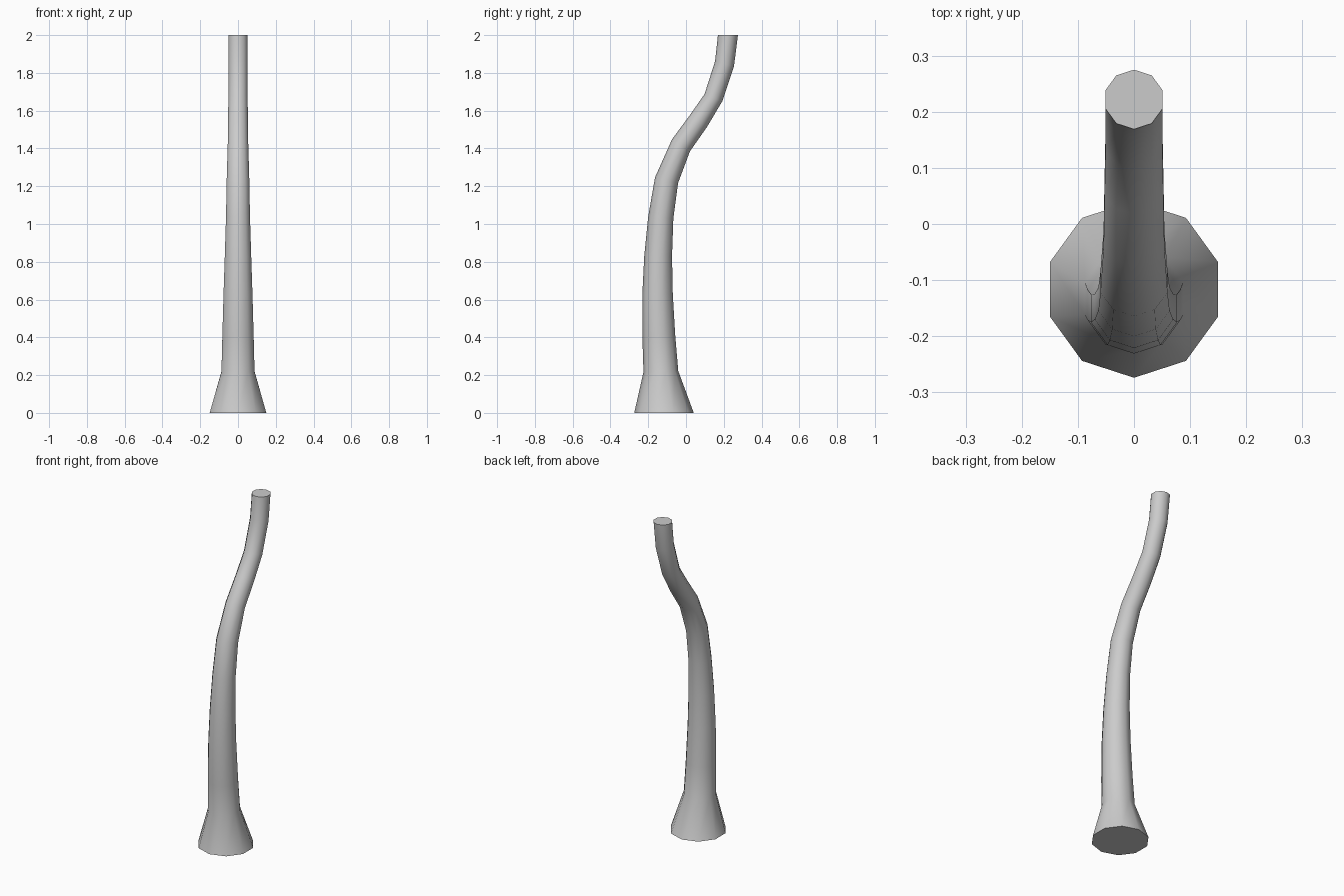
import bpy, bmesh, math
from mathutils import Vector

if "Cube" in bpy.data.objects:
    bpy.data.objects.remove(bpy.data.objects["Cube"])

SIDES = 10

# Side profile of the bent post: (front y, front z, back y, back z) per ring
rings = [
    (-0.274, 0.00, 0.041, 0.00),
    (-0.225, 0.217, -0.041, 0.222),
    (-0.231, 0.40, -0.057, 0.41),
    (-0.231, 0.63, -0.070, 0.63),
    (-0.221, 0.83, -0.074, 0.83),
    (-0.200, 1.04, -0.067, 1.03),
    (-0.164, 1.247, -0.042, 1.217),
    (-0.074, 1.448, 0.021, 1.385),
    (0.018, 1.573, 0.112, 1.515),
    (0.098, 1.687, 0.192, 1.650),
    (0.154, 1.862, 0.254, 1.835),
    (0.169, 2.00, 0.275, 2.00),
]

bm = bmesh.new()
loops = []
for y0, z0, y1, z1 in rings:
    front, back = Vector((0, y0, z0)), Vector((0, y1, z1))
    centre, half = (front + back) / 2, (back - front) / 2
    radius = max(half.length, 0.0535)
    loop = []
    for i in range(SIDES):
        a = math.pi / 2 + 2 * math.pi * i / SIDES
        p = centre + half * math.sin(a) + Vector((radius * math.cos(a), 0, 0))
        loop.append(bm.verts.new(p))
    loops.append(loop)

# Skin the rings and close both ends
for low, high in zip(loops, loops[1:]):
    for i in range(SIDES):
        j = (i + 1) % SIDES
        bm.faces.new((low[i], low[j], high[j], high[i]))
bm.faces.new(loops[0][::-1])
bm.faces.new(loops[-1])
bmesh.ops.recalc_face_normals(bm, faces=bm.faces)

mesh = bpy.data.meshes.new("curved_trunk")
bm.to_mesh(mesh)
bm.free()
trunk = bpy.data.objects.new("curved_trunk", mesh)
bpy.context.collection.objects.link(trunk)

# Smooth sides with crisp end caps
bpy.context.view_layer.objects.active = trunk
trunk.select_set(True)
bpy.ops.object.shade_smooth_by_angle(angle=math.radians(50))
